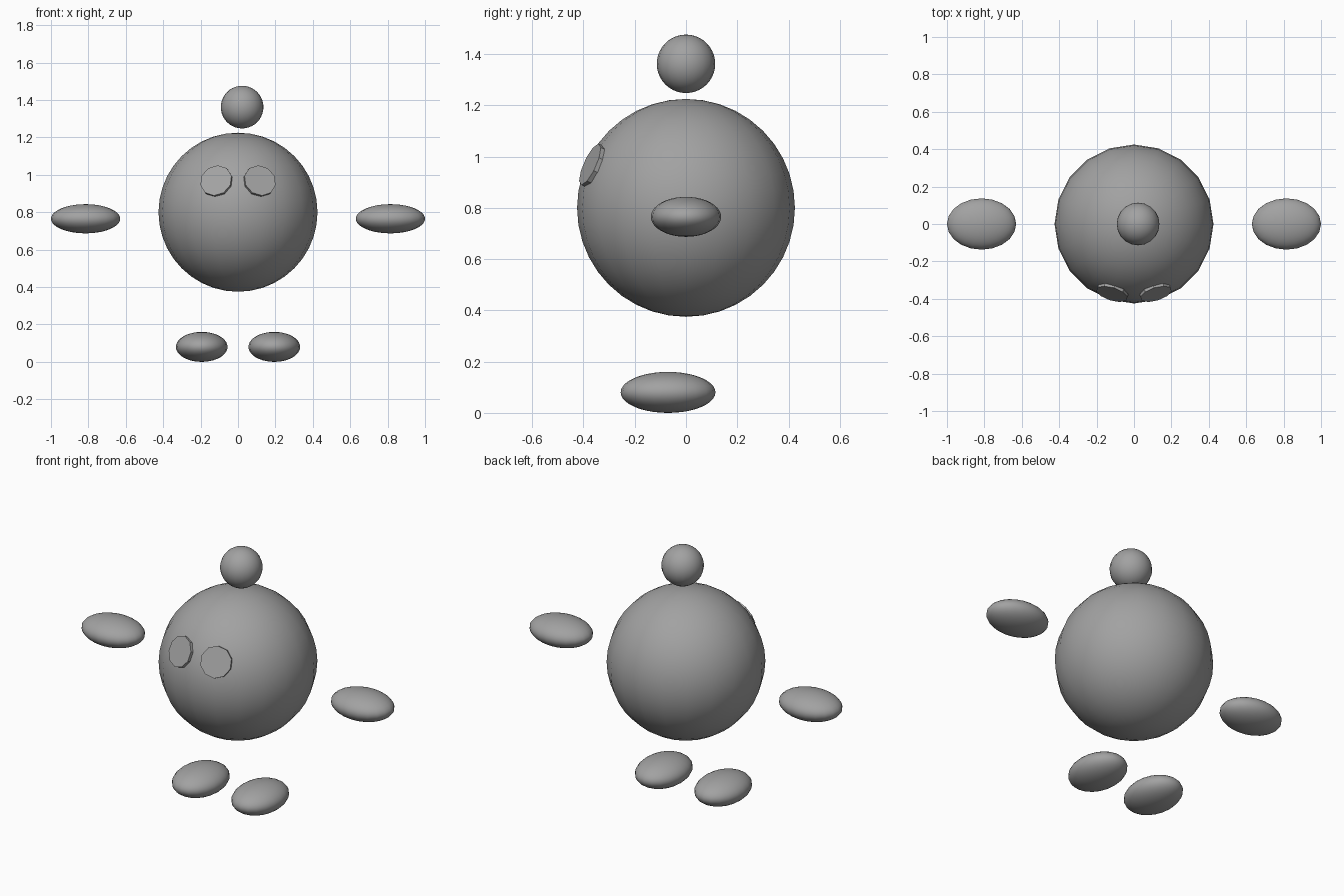
import bpy
from mathutils import Vector

if "Cube" in bpy.data.objects:
    bpy.data.objects.remove(bpy.data.objects["Cube"])

grey = bpy.data.materials.new("plain grey")
grey.diffuse_color = (0.36, 0.36, 0.36, 1)
grey.use_nodes = True
grey.node_tree.nodes["Principled BSDF"].inputs["Base Color"].default_value = grey.diffuse_color


def finish(name, angle):
    ob = bpy.context.object
    ob.name = name
    ob.data.materials.append(grey)
    bpy.ops.object.transform_apply(location=False, rotation=True, scale=True)
    bpy.ops.object.shade_smooth_by_angle(angle=angle)
    return ob


def ellipsoid(name, center, radii):
    bpy.ops.mesh.primitive_uv_sphere_add(segments=20, ring_count=20, radius=1, location=center)
    bpy.context.object.scale = radii
    return finish(name, 1.2)


# Round body with a small ball floating above it
BODY = Vector((0, 0, 0.80))
ellipsoid("body", BODY, (0.425, 0.425, 0.425))
ellipsoid("top_ball", (0.022, 0, 1.362), (0.114, 0.114, 0.114))

for side, label in ((-1, "left"), (1, "right")):
    # Floating hands and feet
    ellipsoid(label + "_hand", (side * 0.815, 0, 0.765), (0.185, 0.137, 0.078))
    ellipsoid(label + "_foot", (side * 0.194, -0.07, 0.08), (0.138, 0.185, 0.08))

    # Flat ten-sided eye disc, facing out from the body
    normal = Vector((side * 0.118, -0.375, 0.17)).normalized()
    depth = 0.04
    bpy.ops.mesh.primitive_cylinder_add(
        vertices=10, radius=0.088, depth=depth,
        location=BODY + normal * (0.428 - depth / 2),
        rotation=normal.to_track_quat('Z', 'Y').to_euler())
    finish(label + "_eye", 0.5)
